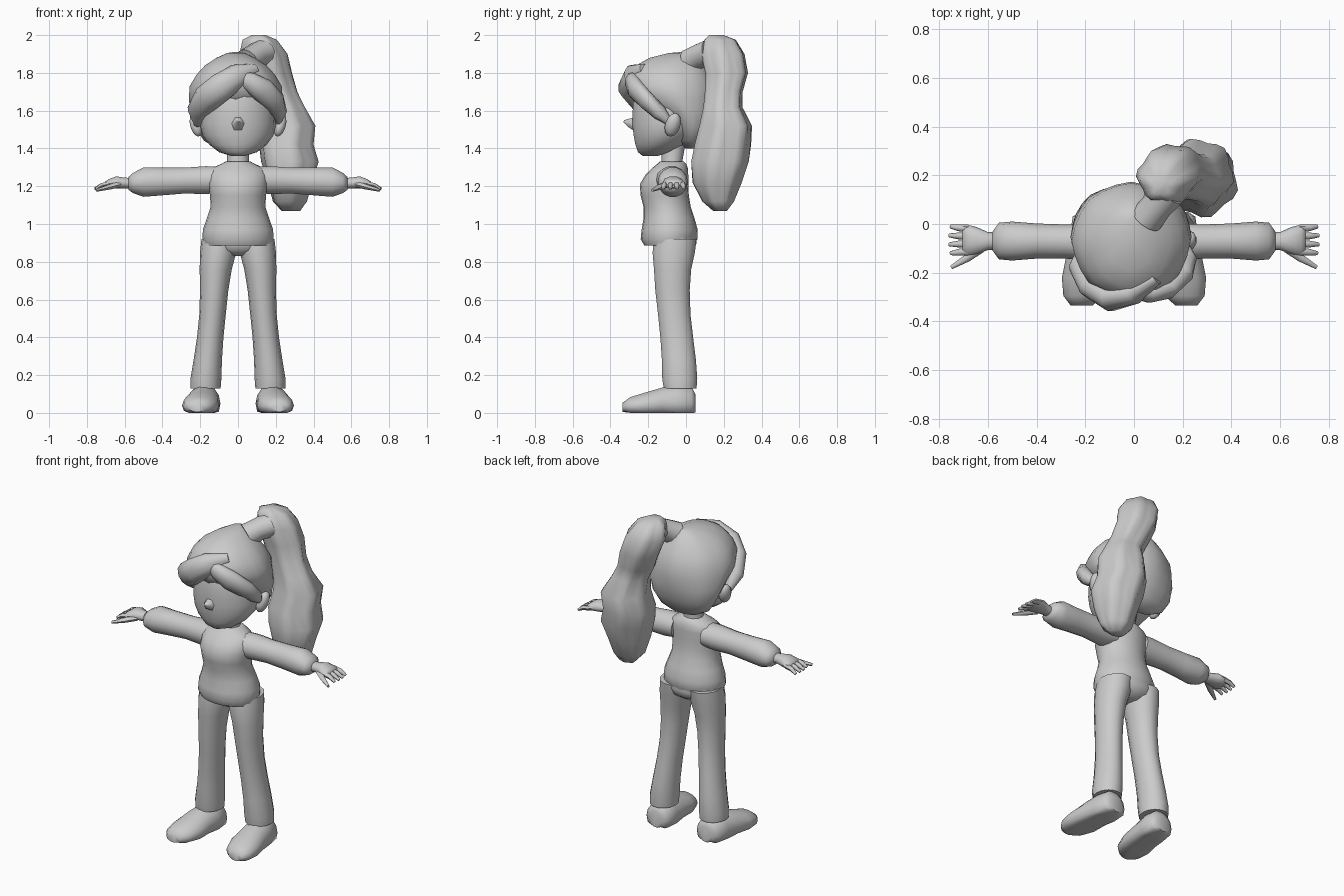
import bpy, bmesh, math
from mathutils import Vector

clay = bpy.data.materials.new("clay_grey")
clay.diffuse_color = (0.6, 0.6, 0.6, 1)


def finish(name, bm, angle=60):
    bmesh.ops.recalc_face_normals(bm, faces=bm.faces)
    me = bpy.data.meshes.new(name)
    bm.to_mesh(me)
    bm.free()
    ob = bpy.data.objects.new(name, me)
    bpy.context.collection.objects.link(ob)
    me.materials.append(clay)
    bpy.ops.object.select_all(action='DESELECT')
    ob.select_set(True)
    bpy.context.view_layer.objects.active = ob
    bpy.ops.object.shade_smooth_by_angle(angle=math.radians(angle))
    return ob


def loft(name, rings, ref, axis=None, n=14, lobes=0, depth=0.0, twist=0.0):
    """Skin oval rings (x, y, z, half width, half depth) along a fixed axis or the path."""
    bm = bmesh.new()
    pts = [Vector(r[:3]) for r in rings]
    ref = Vector(ref)
    loops = []
    for i, r in enumerate(rings):
        t = Vector(axis) if axis else pts[min(i + 1, len(pts) - 1)] - pts[max(i - 1, 0)]
        t.normalize()
        side = ref.cross(t).normalized()
        up = t.cross(side)
        loop = []
        for k in range(n):
            a = 2 * math.pi * k / n
            s = 1 + depth * math.cos(lobes * a + twist * i)
            p = pts[i] + side * (r[3] * s * math.cos(a)) + up * (r[4] * s * math.sin(a))
            p.z = max(p.z, 0)
            loop.append(bm.verts.new(p))
        loops.append(loop)
    for lo, hi in zip(loops, loops[1:]):
        for k in range(n):
            j = (k + 1) % n
            bm.faces.new((lo[k], lo[j], hi[j], hi[k]))
    bm.faces.new(loops[0])
    bm.faces.new(loops[-1])
    return finish(name, bm)


def column(name, rows, x=0, **kw):
    """Upright loft from rows of (z, half width, front y, back y)."""
    rings = [(x, (f + b) / 2, z, w, (b - f) / 2) for z, w, f, b in rows]
    return loft(name, rings, (0, 1, 0), (0, 0, 1), **kw)


# Head, nose and neck
column("face", [(1.36, .035, -.23, -.15), (1.38, .10, -.255, -.08), (1.42, .152, -.27, -.01),
                (1.47, .188, -.28, .05), (1.53, .202, -.287, .09), (1.60, .20, -.285, .1),
                (1.68, .19, -.28, .1), (1.76, .16, -.25, .08)], n=18)
loft("nose", [(0, -.26, 1.53, .05, .05), (0, -.295, 1.535, .026, .03), (0, -.33, 1.545, .006, .006)],
     (0, 0, 1), n=6)
column("neck", [(1.27, .07, -.14, -.01), (1.33, .058, -.13, -.02), (1.44, .06, -.13, .0)], n=12)

# Hair cap over the skull
column("hair_cap", [(1.40, .09, .0, .07), (1.44, .165, -.05, .11), (1.51, .21, -.08, .145),
                    (1.59, .235, -.16, .165), (1.66, .245, -.275, .17), (1.73, .24, -.31, .165),
                    (1.79, .205, -.30, .14), (1.84, .16, -.26, .11), (1.88, .10, -.19, .08),
                    (1.905, .045, -.09, .05), (1.91, .012, -.03, .02)],
       x=-.012, n=24, lobes=8, depth=.015)

# Swept fringe
loft("fringe_left", [(.09, -.22, 1.82, .03, .03), (.0, -.285, 1.785, .065, .045),
                     (-.09, -.305, 1.725, .075, .055), (-.165, -.255, 1.665, .075, .055),
                     (-.215, -.17, 1.60, .055, .05), (-.215, -.11, 1.53, .02, .025)],
     (0, -1, 0), n=10)
loft("fringe_right", [(-.02, -.275, 1.79, .025, .025), (.06, -.285, 1.755, .05, .04),
                      (.13, -.265, 1.71, .065, .045), (.19, -.205, 1.65, .06, .045),
                      (.215, -.14, 1.59, .045, .04), (.215, -.09, 1.54, .015, .02)],
     (0, -1, 0), n=10)

# High side ponytail with a tie at its root
loft("ponytail_tie", [(.05, .02, 1.86, .07, .07), (.09, .07, 1.89, .065, .065),
                      (.13, .13, 1.91, .08, .07)], (0, 0, 1), n=12)
tail = [(.11, .16, 2.0, .035, .04), (.115, .18, 1.975, .085, .085), (.135, .195, 1.90, .12, .115),
        (.165, .215, 1.80, .115, .112), (.20, .20, 1.70, .11, .098), (.24, .195, 1.62, .11, .10),
        (.27, .21, 1.52, .135, .135), (.255, .195, 1.42, .14, .145), (.275, .18, 1.33, .148, .148),
        (.275, .165, 1.22, .115, .125), (.275, .17, 1.12, .09, .08), (.28, .18, 1.07, .05, .035)]
loft("ponytail", tail, (0, 1, 0), (0, 0, 1), n=24, lobes=6, depth=.07, twist=.25)

# Sweater body and trouser seat
column("sweater", [(.885, .175, -.22, .04), (.92, .188, -.24, .06), (.97, .186, -.235, .062),
                   (1.03, .165, -.225, .045), (1.09, .145, -.225, .025), (1.15, .148, -.24, .015),
                   (1.21, .158, -.245, .012), (1.26, .158, -.215, .012), (1.295, .14, -.18, .01),
                   (1.32, .085, -.15, .0), (1.33, .068, -.14, -.01)], n=20)
column("trouser_seat", [(.83, .05, -.12, .0), (.86, .15, -.17, .045), (.90, .185, -.18, .058),
                        (.95, .17, -.17, .05)], n=18)

for side, s in (("left", 1), ("right", -1)):
    # Trouser leg
    leg = [(.098, .92, .095, -.17, .058), (.105, .85, .096, -.18, .05), (.118, .76, .085, -.172, .03),
           (.126, .65, .075, -.165, .022), (.135, .52, .07, -.15, .026), (.147, .40, .07, -.138, .04),
           (.160, .28, .075, -.13, .055), (.170, .18, .082, -.128, .062), (.172, .13, .08, -.12, .058)]
    loft("trouser_leg_" + side, [(s * x, (f + b) / 2, z, w, (b - f) / 2) for x, z, w, f, b in leg],
         (0, 1, 0), (0, 0, 1))

    # Shoe, flat underneath
    shoe = [(.172, .05, .05, .05, .05), (.174, .03, .05, .078, .09), (.178, -.05, .05, .085, .10),
            (.188, -.13, .05, .09, .085), (.198, -.22, .04, .098, .068), (.208, -.295, .035, .082, .05),
            (.215, -.335, .03, .045, .025)]
    loft("shoe_" + side, [(s * r[0], *r[1:]) for r in shoe], (0, 0, 1), (0, -1, 0))

    # Sleeve narrowing at the cuff
    sleeve = [(.10, -.08, 1.235, .085, .07), (.17, -.075, 1.232, .078, .076), (.28, -.072, 1.23, .07, .07),
              (.40, -.07, 1.225, .072, .075), (.50, -.07, 1.222, .08, .08), (.555, -.07, 1.217, .075, .055),
              (.58, -.07, 1.215, .04, .035)]
    loft("sleeve_" + side, [(s * r[0], *r[1:]) for r in sleeve], (0, 0, 1), (1, 0, 0))

    # Hand, four fingers and thumb
    palm = [(.56, -.07, 1.215, .035, .03), (.60, -.07, 1.217, .037, .03), (.645, -.068, 1.22, .055, .034),
            (.685, -.066, 1.213, .063, .025), (.705, -.066, 1.208, .058, .016)]
    loft("hand_" + side, [(s * r[0], *r[1:]) for r in palm], (0, 0, 1), (1, 0, 0), n=10)
    for k in range(4):
        y = -.112 + .031 * k
        tip = .762 - .006 * abs(k - 1.5)
        loft(f"finger_{k + 1}_{side}", [(s * .68, y, 1.212, .016, .016),
             (s * .72, y * 1.08 + .005, 1.205, .014, .014),
             (s * tip, y * 1.18 + .012, 1.185, .008, .008)], (0, 0, 1), n=6)
    loft("thumb_" + side, [(s * .63, -.10, 1.21, .02, .018), (s * .685, -.14, 1.195, .016, .015),
                           (s * .75, -.178, 1.178, .008, .008)], (0, 0, 1), n=6)

    # Ear
    bm = bmesh.new()
    bmesh.ops.create_uvsphere(bm, u_segments=10, v_segments=7, radius=1)
    for v in bm.verts:
        c = v.co.copy()
        v.co = (s * (.222 + .034 * c.x + .012 * c.z), -.07 + .042 * c.y + .012 * c.z, 1.525 + .062 * c.z)
    finish("ear_" + side, bm)
